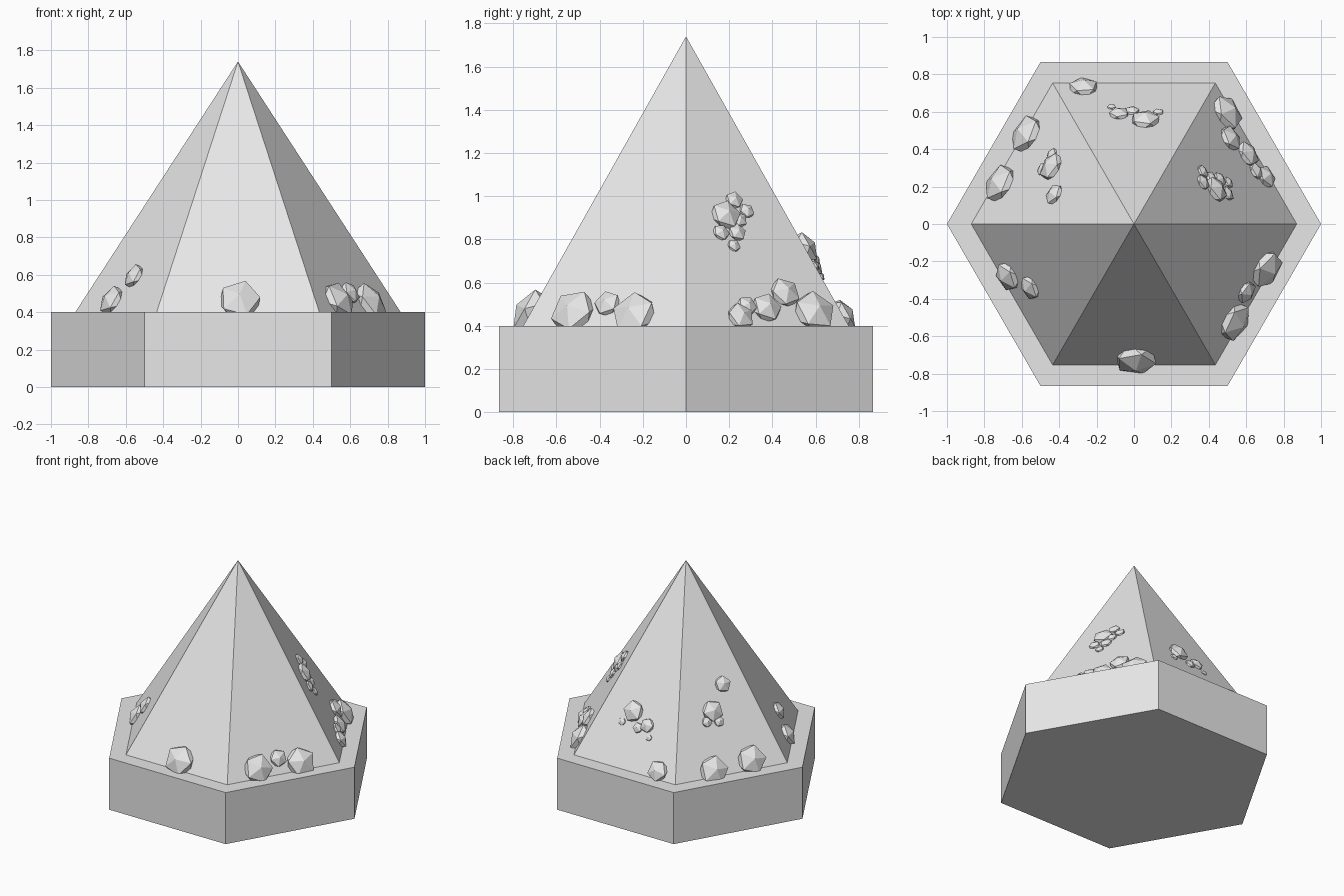
import bpy, bmesh, math, random
from mathutils import Matrix, Vector

random.seed(4)
cube = bpy.data.objects.get("Cube")
if cube:
    bpy.data.objects.remove(cube)

BASE_TOP, APEX, SPIRE_R = 0.4, 1.74, 0.87
APOTHEM = SPIRE_R * math.cos(math.pi / 6)

stone = bpy.data.materials.new("stone grey")
stone.use_nodes = True
colour = (0.8, 0.8, 0.8, 1)
stone.diffuse_color = colour
stone.node_tree.nodes["Principled BSDF"].inputs["Base Color"].default_value = colour


def finish(name, bm):
    """Turn a bmesh into a flat-shaded stone object."""
    bmesh.ops.recalc_face_normals(bm, faces=bm.faces)
    mesh = bpy.data.meshes.new(name)
    bm.to_mesh(mesh)
    bm.free()
    mesh.materials.append(stone)
    obj = bpy.data.objects.new(name, mesh)
    bpy.context.collection.objects.link(obj)


def hexagon(bm, radius, z):
    corners = [math.radians(60 * i) for i in range(6)]
    return bm.faces.new([bm.verts.new((radius * math.cos(a), radius * math.sin(a), z))
                         for a in corners])


# Hexagonal plinth
bm = bmesh.new()
slab = hexagon(bm, 1, 0)
top = bmesh.ops.extrude_face_region(bm, geom=[slab], use_keep_orig=True)
bmesh.ops.translate(bm, vec=(0, 0, BASE_TOP),
                    verts=[g for g in top["geom"] if isinstance(g, bmesh.types.BMVert)])
finish("plinth", bm)

# Six-sided spire
bm = bmesh.new()
foot = hexagon(bm, SPIRE_R, BASE_TOP)
tip = bm.verts.new((0, 0, APEX))
for edge in list(foot.edges):
    bm.faces.new((*edge.verts, tip))
finish("spire", bm)


def add_rock(name, angle, across, height, radius):
    """Flattened faceted rock, half sunk into the spire side facing the angle."""
    a = math.radians(angle)
    out = Vector((math.cos(a), math.sin(a), 0))
    side = Vector((-math.sin(a), math.cos(a), 0))
    reach = APOTHEM * (APEX - height) / (APEX - BASE_TOP)
    normal = (out * (APEX - BASE_TOP) + Vector((0, 0, APOTHEM))).normalized()
    frame = Matrix((side, normal.cross(side), normal)).transposed().to_4x4()
    place = Matrix.Translation(out * reach + side * across + Vector((0, 0, height)))
    spin = Matrix.Rotation(random.uniform(0, math.tau), 4, "Z")
    squash = Matrix.Diagonal((1, 1, 0.62, 1))
    bm = bmesh.new()
    bmesh.ops.create_icosphere(bm, subdivisions=1, radius=radius * 1.06,
                               matrix=place @ frame @ squash @ spin)
    finish(name, bm)


# Rocks per spire side: (across, height, radius)
rocks = {
    30: [(.266, .46, .105), (.139, .55, .075), (.018, .48, .075), (-.082, .49, .05),
         (-.133, .44, .068), (.008, .98, .045), (.06, .93, .038), (-.061, .91, .075),
         (-.11, .83, .042), (-.024, .83, .045), (-.06, .77, .033), (.007, .89, .04)],
    90: [(.27, .45, .08), (-.06, .76, .08), (.08, .7, .055), (.01, .67, .04),
         (.12, .63, .025), (-.13, .68, .03)],
    150: [(-.129, .44, .11), (.17, .46, .11), (-.043, .8, .08), (.076, .95, .062),
          (-.1, .74, .04), (-.01, .73, .04)],
    210: [(-.094, .46, .085), (.018, .59, .07)],
    270: [(.01, .46, .115)],
    330: [(.145, .45, .11), (-.015, .5, .065), (-.184, .46, .11)],
}
for angle, group in rocks.items():
    for i, spot in enumerate(group, 1):
        add_rock(f"rock_{angle}_{i}", angle, *spot)
